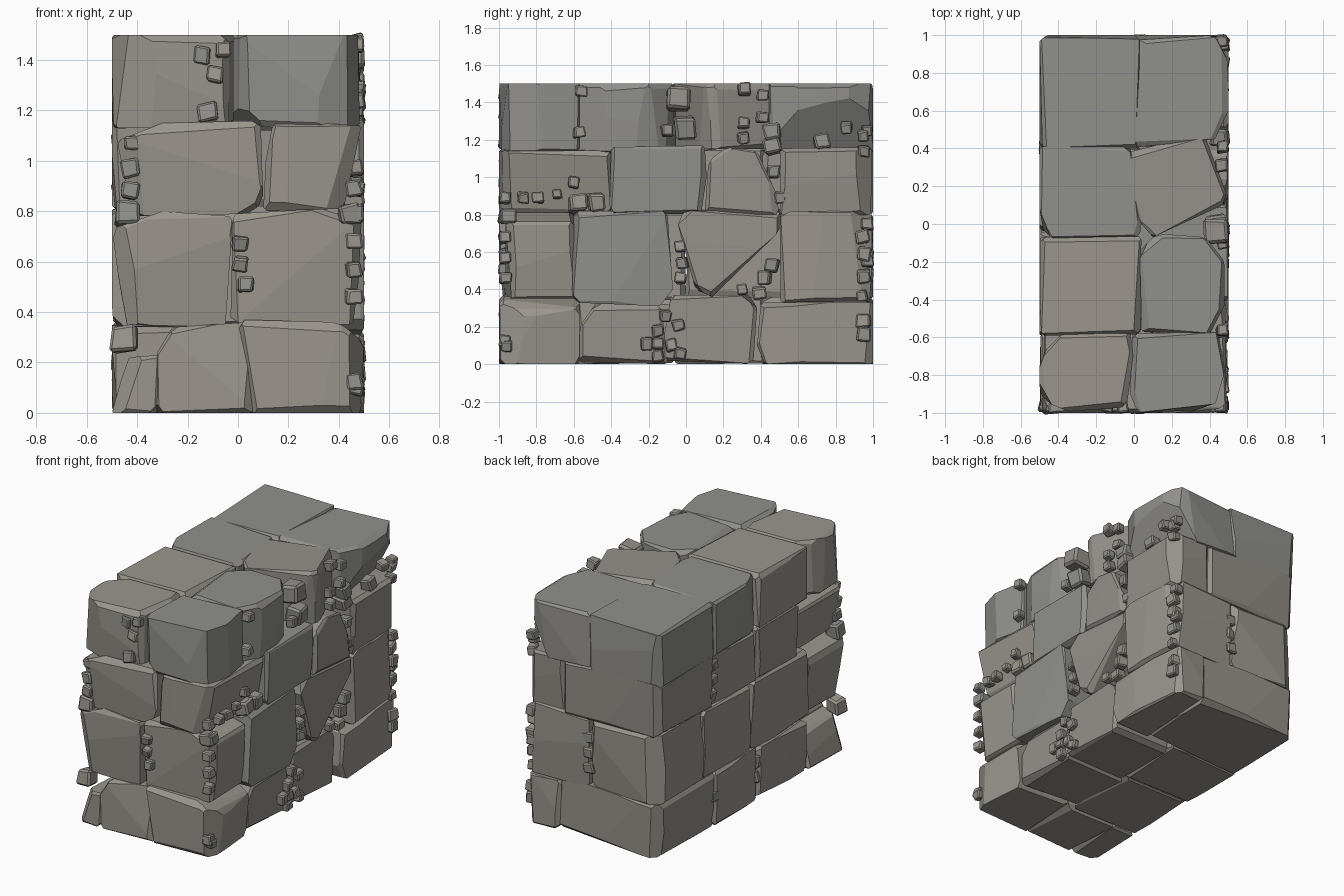
import bpy, bmesh, random
from mathutils import Vector, Matrix, Euler

if "Cube" in bpy.data.objects:
    bpy.data.objects.remove(bpy.data.objects["Cube"])

random.seed(11)
U = random.uniform


def material(name, rgb):
    m = bpy.data.materials.new(name)
    m.diffuse_color = (*rgb, 1)
    m.use_nodes = True
    m.node_tree.nodes["Principled BSDF"].inputs["Base Color"].default_value = m.diffuse_color
    return m


MATS = [material("warm_stone", (0.325, 0.305, 0.27)),
        material("grey_stone", (0.28, 0.278, 0.26)),
        material("brown_stone", (0.30, 0.28, 0.255))]


def finish(bm, name, mat):
    bmesh.ops.recalc_face_normals(bm, faces=bm.faces[:])
    me = bpy.data.meshes.new(name)
    bm.to_mesh(me)
    bm.free()
    me.materials.append(mat)
    bpy.context.collection.objects.link(bpy.data.objects.new(name, me))


def slice_off(bm, co, no):
    bmesh.ops.bisect_plane(bm, geom=bm.verts[:] + bm.edges[:] + bm.faces[:], dist=1e-5,
                           plane_co=co, plane_no=no, clear_outer=True)
    rim = [e for e in bm.edges if e.is_boundary]
    if rim:
        bmesh.ops.holes_fill(bm, edges=rim, sides=0)


def stone(name, axis, outline, lo, hi, mat=None, extra=()):
    """Convex outline extruded along an axis, then chipped along its edges."""
    place = {'x': lambda a, b, d: (d, a, b),
             'y': lambda a, b, d: (a, d, b),
             'z': lambda a, b, d: (a, b, d)}[axis]
    bm = bmesh.new()
    for d in (lo, hi):
        for a, b in outline:
            bm.verts.new(place(a, b, d))
    bmesh.ops.convex_hull(bm, input=bm.verts[:])
    bmesh.ops.dissolve_limit(bm, angle_limit=0.01, verts=bm.verts[:], edges=bm.edges[:])
    bmesh.ops.recalc_face_normals(bm, faces=bm.faces[:])
    bm.normal_update()
    cuts = [(Vector(c), Vector(n).normalized()) for c, n in extra]
    # shallow tilted facets on the outer faces of the wall
    for f in bm.faces:
        c = f.calc_center_median()
        if abs(f.normal.z) < 0.5 and f.calc_area() > 0.06 and max(abs(c.x) * 2, abs(c.y)) > .93:
            n = f.normal + Vector((U(-.1, .1), U(-.1, .1), U(-.1, .1)))
            cuts.append((c + f.normal.cross(Vector((0, 0, 1))) * U(-.1, .1), n.normalized()))
    # chipped edges, heavier on the outer corners of the wall
    for e in bm.edges:
        if len(e.link_faces) < 2 or e.calc_face_angle(0) < 0.5:
            continue
        a, b = e.verts[0].co, e.verts[1].co
        mid = (a + b) / 2
        n = (e.link_faces[0].normal * U(.6, 1.4) + e.link_faces[1].normal * U(.6, 1.4)).normalized()
        n = (n + (b - a).normalized() * U(-.06, .06)).normalized()
        corner = abs(mid.x) > .4 and abs(mid.y) > .9 and abs((b - a).normalized().z) > .7
        cuts.append((mid - n * (U(.03, .06) if corner else U(.006, .02)), n))
    for co, n in cuts:
        slice_off(bm, co, n)
    finish(bm, name, mat or random.choice(MATS[::2]))


def rect(a0, a1, b0, b1):
    j = lambda: U(0, .01)
    return [(a0 + j(), b0), (a1 - j(), b0 + j()), (a1 - j(), b1), (a0 + j(), b1 - j())]


# bottom course
stone("base_front_left", 'y', [(-.5, 0), (-.32, 0), (-.31, .23), (-.44, .22)], -1, -.59, MATS[0])
stone("base_front_middle", 'y', [(-.33, 0), (.06, 0), (.04, .36), (-.26, .34), (-.32, .24)], -1, -.58, MATS[0])
stone("base_front_right", 'y', [(.05, 0), (.49, 0), (.5, .28), (.4, .36), (0, .37)], -1, -.57, MATS[0])
stone("base_right_1", 'x', [(-.57, .01), (-.1, 0), (-.13, .31), (-.48, .33), (-.57, .2)], .0, .46)
stone("base_right_2", 'x', [(-.14, .02), (.36, .0), (.38, .3), (.34, .37), (-.08, .37)], .0, .46)
stone("base_left_1", 'x', rect(-.59, -.06, 0, .35), -.5, .03)
stone("base_left_2", 'x', rect(-.06, .42, 0, .36), -.5, .03)
stone("base_back_right", 'x', [(.42, 0), (1, 0), (1, .33), (.4, .33), (.38, .1)], .24, .5)
stone("base_back_left", 'y', rect(-.5, .25, 0, .36), .4, 1)

# second course
stone("second_front_left", 'y', [(-.45, .35), (-.05, .34), (-.02, .78), (-.3, .8), (-.5, .73)], -1, -.58)
stone("second_front_right", 'y', [(-.03, .36), (.47, .35), (.49, .76), (.33, .81), (-.02, .79)], -.965, -.6, MATS[0])
stone("second_right_1", 'x', [(-.61, .33), (-.14, .31), (-.07, .4), (-.1, .82), (-.6, .82)], .0, .5, MATS[1])
stone("second_right_wedge", 'x',
      [(-.05, .77), (0, .82), (.5, .82), (.5, .71), (.14, .36), (.05, .4)], .0, .5, MATS[2])
stone("second_left_1", 'x', rect(-.6, .0, .34, .81), -.5, .03)
stone("second_left_2", 'x', rect(-.0, .53, .35, .81), -.5, .03)
stone("second_back_right", 'x', rect(.5, 1, .33, .82), .03, .5, MATS[0])
stone("second_back_left", 'y', rect(-.5, .02, .35, .81), .5, 1)

# third course
stone("third_front_left", 'y', [(-.42, .78), (.05, .79), (.1, .84), (.09, 1.16), (-.3, 1.15), (-.48, 1.08)], -1, -.48)
stone("third_front_right", 'y', [(.1, .8), (.42, .81), (.49, 1.14), (.14, 1.16), (.11, 1)], -1, -.4)
stone("third_right_1", 'x', [(-.41, .81), (.08, .8), (.11, 1), (.1, 1.17), (-.4, 1.16)], .0, .5, MATS[1])
stone("third_right_2", 'x', [(.1, .8), (.12, 1.09), (.22, 1.16), (.38, 1.14), (.48, .92), (.5, .8)], .0, .5)
stone("third_left_1", 'x', rect(-.5, -.04, .8, 1.16), -.5, .03)
stone("third_left_2", 'x', rect(-.04, .42, .8, 1.16), -.5, .03)
stone("third_back_right", 'x', rect(.5, 1, .79, 1.16), .21, .5)
stone("third_back_left", 'y', rect(-.5, .22, .8, 1.17), .41, 1)

# top course, outlined in plan
stone("top_front_left", 'z', [(-.5, -.7), (-.38, -.58), (-.02, -.58), (-.0, -.7), (-.04, -.97),
                              (-.44, -1), (-.5, -.95)], 1.13, 1.5, MATS[0])
stone("top_front_right", 'z', [(-.01, -.58), (.46, -.57), (.5, -.93), (.46, -.98), (.02, -1), (-.02, -.9)],
      1.14, 1.5, MATS[1], [((.0, -1, 1.24), (-.6, -.45, -.65))])
stone("top_left_1", 'z', rect(-.5, .04, -.59, -.065), 1.13, 1.5, MATS[0])
stone("top_right_1", 'z', [(.04, -.57), (.4, -.585), (.48, -.43), (.48, -.2), (.38, -.07),
                           (.12, -.05), (.03, -.14)], 1.12, 1.5, MATS[1])
stone("top_left_2", 'z', [(-.5, .41), (-.02, .415), (-.04, .3), (.045, .04), (.03, -.065),
                          (-.45, -.075), (-.5, 0)], 1.14, 1.5, MATS[1])
stone("top_right_2", 'z', [(-.06, .25), (-.03, .38), (.37, .48), (.49, .16), (.47, .1),
                           (.1, -.07), (.04, 0)], 1.15, 1.5, MATS[2])
stone("top_back_left", 'z', [(-.5, .4), (.03, .4), (.03, 1), (-.5, 1)], 1.14, 1.5, MATS[1])
stone("top_back_right", 'z', [(.0, .405), (.43, .45), (.5, .6), (.5, .97), (.46, 1), (.0, 1)],
      1.14, 1.5, MATS[1], [((.5, .9, 1.44), (1, .15, -.55))])


# small filler pebbles wedged into the joints of each face
def pebble(x, y, z, s):
    bm = bmesh.new()
    rot = Euler((U(-.2, .2), U(-.2, .2), U(-.2, .2))).to_matrix().to_4x4()
    bmesh.ops.create_cube(bm, size=1)
    for v in bm.verts:
        v.co += Vector((U(-.1, .1), U(-.1, .1), U(-.1, .1)))
    bmesh.ops.bevel(bm, geom=bm.edges[:], offset=.12, segments=1, affect='EDGES')
    bm.transform(Matrix.Translation((x, y, z)) @ rot @ Matrix.Scale(s, 4))
    finish(bm, "pebble", random.choice(MATS))


FRONT = [(-.14, 1.42, .06), (-.06, 1.44, .06), (-.09, 1.34, .06), (-.12, 1.19, .07),
         (-.42, 1.07, .06), (-.42, .97, .07), (-.43, .88, .07), (-.44, .79, .09),
         (.01, .67, .06), (.01, .59, .06), (.03, .51, .06), (-.45, .29, .1),
         (.44, .79, .08), (.46, .89, .06), (.46, .68, .06), (.46, .57, .06), (.46, .46, .06), (.46, .12, .06)]
RIGHT = [(-.56, 1.46, .06), (-.57, 1.24, .06), (-.04, 1.42, .12), (-.01, 1.27, .11), (-.1, 1.25, .06),
         (.31, 1.47, .06), (.41, 1.44, .06), (.31, 1.29, .06), (.31, 1.21, .06), (.41, 1.32, .06),
         (.46, 1.24, .09), (.46, 1.17, .09), (.47, 1.03, .07), (.73, 1.19, .08), (.86, 1.26, .06),
         (.51, .89, .06), (-.87, .89, .06), (-.79, .89, .06), (-.69, .91, .05), (-.6, .97, .06),
         (-.58, .86, .09), (-.48, .87, .09), (-.03, .63, .06), (-.02, .54, .06), (-.03, .46, .06),
         (.46, .53, .07), (.42, .46, .07), (.39, .38, .07), (.3, .4, .06), (-.15, .18, .06),
         (-.11, .26, .06), (-.04, .21, .06), (-.21, .11, .06), (-.15, .11, .06), (-.15, .04, .06),
         (-.08, .1, .06), (-.03, .06, .06), (.95, 1.22, .06), (.95, 1.14, .06), (.94, .68, .07),
         (.95, .59, .07), (.95, .47, .07), (.95, .23, .07), (.95, .16, .07), (.94, .37, .06),
         (-.95, .79, .08), (-.96, .1, .06)]
BACK = [(.46, 1.25, .06), (.46, .75, .06), (.46, .55, .06), (.03, .68, .07), (.04, .58, .07), (.03, .48, .07)]
LEFT = [(.4, 1.08, .07), (.4, .98, .07), (.41, .88, .07), (.39, .2, .06), (-.09, .25, .08), (-.08, .15, .08)]
for a, z, s in FRONT:
    pebble(a, -.998 + s * .5, z, s)
for a, z, s in RIGHT:
    pebble(.498 - s * .5, a, z, s)
for a, z, s in BACK:
    pebble(a, .998 - s * .5, z, s)
for a, z, s in LEFT:
    pebble(-.498 + s * .5, a, z, s)
